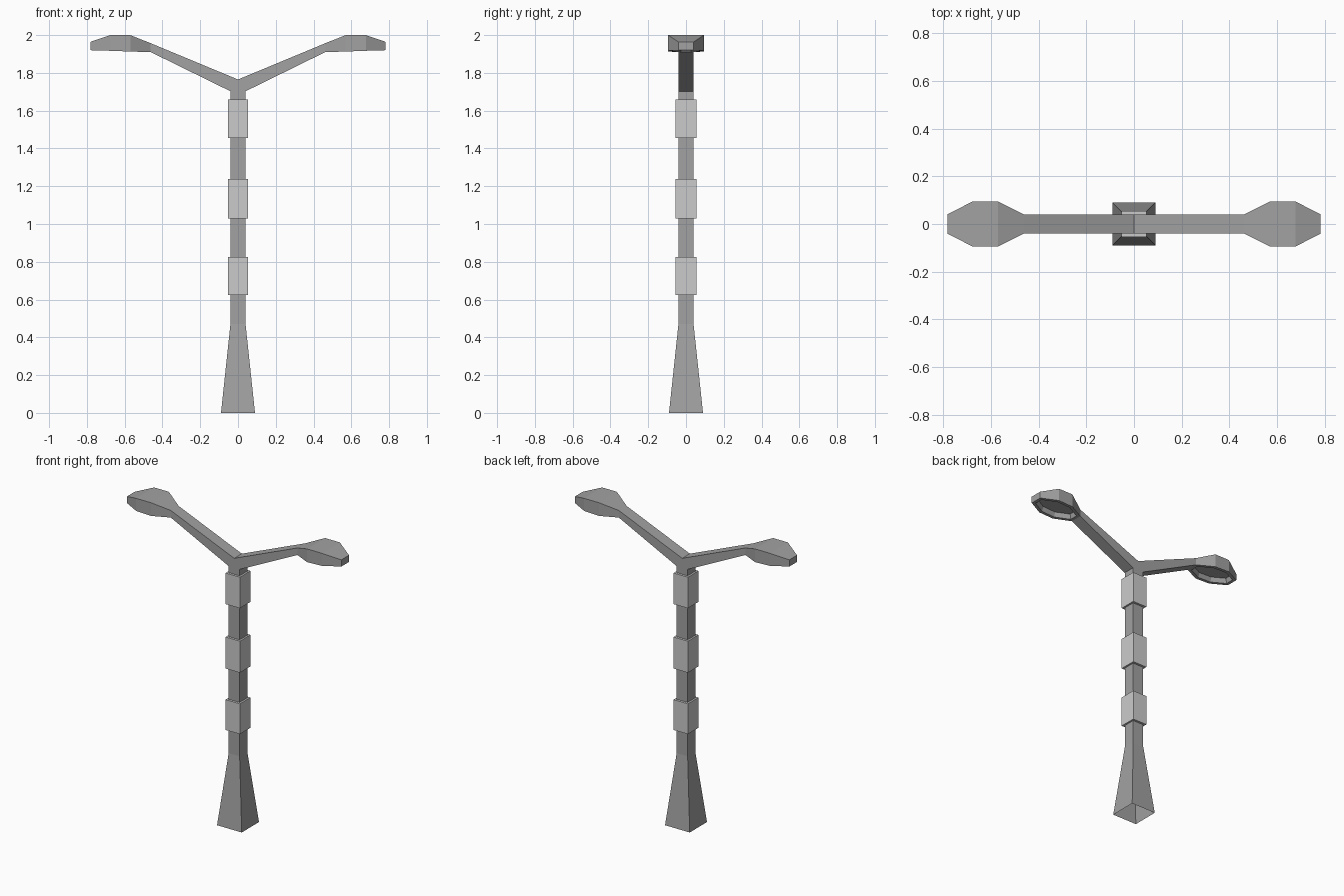
import bpy, bmesh

if "Cube" in bpy.data.objects:
    bpy.data.objects.remove(bpy.data.objects["Cube"])


def material(name, value):
    mat = bpy.data.materials.new(name)
    mat.diffuse_color = (value, value, value, 1)
    mat.use_nodes = True
    mat.node_tree.nodes["Principled BSDF"].inputs["Base Color"].default_value = mat.diffuse_color
    return mat


dark = material("dark_grey_metal", 0.36)
light = material("light_grey_metal", 0.56)


def loft(sections, cap_start=True):
    """Skin a list of 4-point rings into a bmesh."""
    bm = bmesh.new()
    rings = [[bm.verts.new(p) for p in ring] for ring in sections]
    for a, b in zip(rings, rings[1:]):
        for i in range(4):
            j = (i + 1) % 4
            bm.faces.new((a[i], a[j], b[j], b[i]))
    if cap_start:
        bm.faces.new(rings[0])
    bm.faces.new(rings[-1])
    bmesh.ops.recalc_face_normals(bm, faces=bm.faces[:])
    bm.normal_update()
    return bm


def finish(name, bm, mat):
    mesh = bpy.data.meshes.new(name)
    bm.to_mesh(mesh)
    bm.free()
    mesh.materials.append(mat)
    ob = bpy.data.objects.new(name, mesh)
    bpy.context.collection.objects.link(ob)
    return ob


def square(hx, hy, z):
    return [(-hx, -hy, z), (hx, -hy, z), (hx, hy, z), (-hx, hy, z)]


# Square pole with a flared foot, open underneath
finish("pole", loft([square(0.09, 0.09, 0), square(0.04, 0.04, 0.47),
                     square(0.04, 0.04, 1.705)], cap_start=False), dark)

# Three sleeves around the pole
for n, (z0, z1) in enumerate([(0.625, 0.825), (1.03, 1.238), (1.455, 1.66)], 1):
    finish(f"sleeve_{n}", loft([square(0.052, 0.055, z0),
                                square(0.052, 0.055, z1)]), light)

# Arm and lamp head: x, half width, bottom z, top z
stations = [(0.0, 0.04, 1.683, 1.765), (0.462, 0.04, 1.91, 1.957),
            (0.57, 0.094, 1.913, 2.0), (0.677, 0.094, 1.917, 2.0),
            (0.782, 0.04, 1.92, 1.964)]
bm = loft([[(x, -w, lo), (x, w, lo), (x, w, hi), (x, -w, hi)]
           for x, w, lo, hi in stations], cap_start=False)

# Recess in the underside of the head
under = [f for f in bm.faces
         if f.normal.z < -0.9 and f.calc_center_median().x > 0.47]
bmesh.ops.inset_region(bm, faces=under, thickness=0.02, use_even_offset=True)
bmesh.ops.inset_region(bm, faces=under, thickness=0.01, depth=-0.03,
                       use_even_offset=True)
arms = finish("lamp_arms", bm, dark)

# Mirror to the other side
mirror = arms.modifiers.new("mirror", 'MIRROR')
mirror.use_axis = (True, False, False)
mirror.use_clip = True
